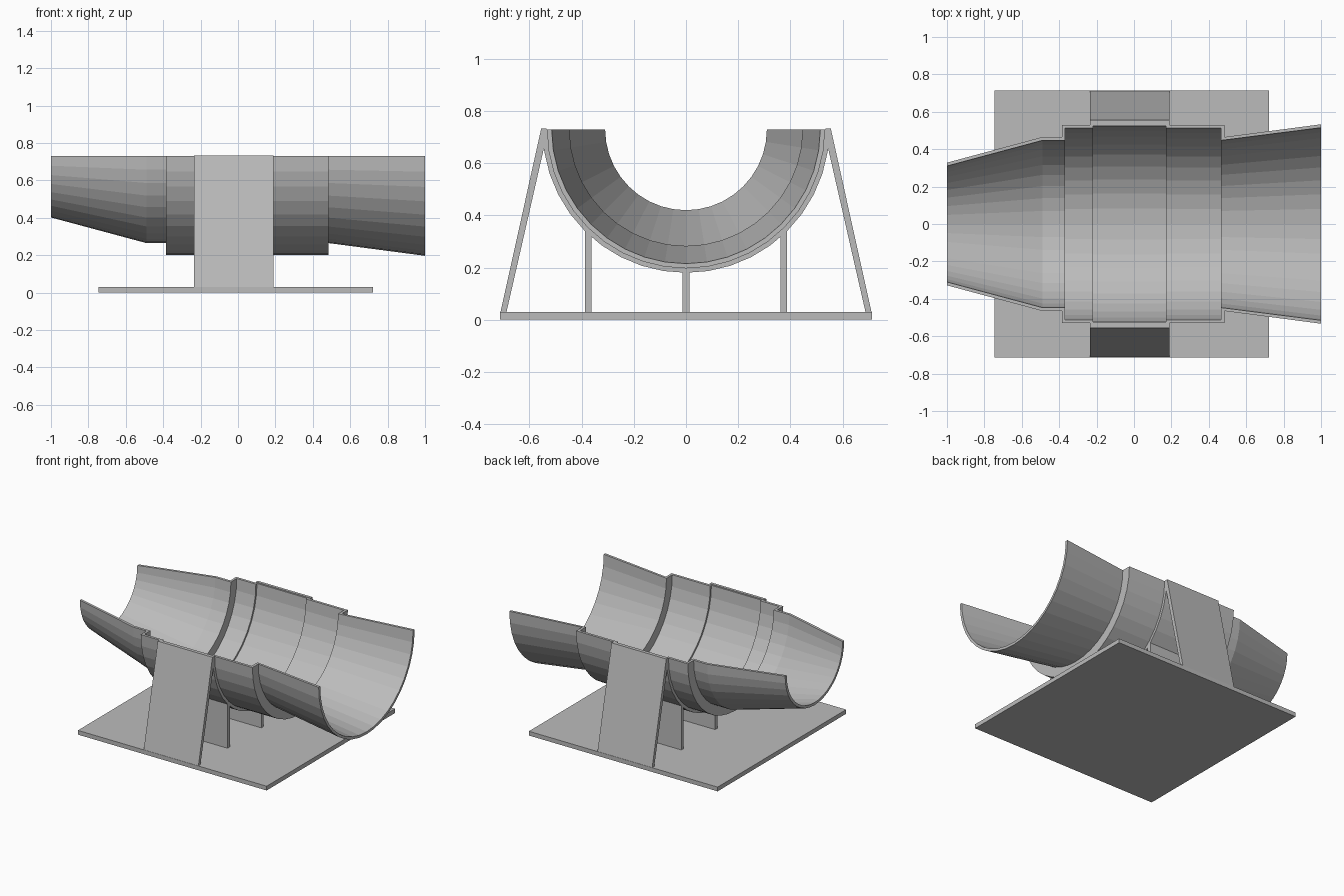
import bpy
import bmesh
import math

cube = bpy.data.objects.get("Cube")
if cube:
    bpy.data.objects.remove(cube, do_unlink=True)

AXIS_Z = 0.73
BASE_TOP = 0.03
X0, X1 = -0.235, 0.19      # width of the cradle and its legs
SEGMENTS = 20

grey = bpy.data.materials.new("plain grey")
grey.use_nodes = True
grey.diffuse_color = (0.5, 0.5, 0.5, 1)
grey.node_tree.nodes["Principled BSDF"].inputs["Base Color"].default_value = (0.5, 0.5, 0.5, 1)


def finish(name, bm):
    bmesh.ops.recalc_face_normals(bm, faces=bm.faces)
    mesh = bpy.data.meshes.new(name)
    bm.to_mesh(mesh)
    bm.free()
    mesh.materials.append(grey)
    obj = bpy.data.objects.new(name, mesh)
    bpy.context.collection.objects.link(obj)
    return obj


def prism(name, outline, x0, x1):
    """Extrude a (y, z) outline along x."""
    bm = bmesh.new()
    face = bm.faces.new([bm.verts.new((x0, y, z)) for y, z in outline])
    new = bmesh.ops.extrude_face_region(bm, geom=[face])["geom"]
    verts = [v for v in new if isinstance(v, bmesh.types.BMVert)]
    bmesh.ops.translate(bm, verts=verts, vec=(x1 - x0, 0, 0))
    return finish(name, bm)


def half_turn(name, section):
    """Sweep a closed (x, radius) section through the lower half circle."""
    bm = bmesh.new()
    rings = []
    for i in range(SEGMENTS + 1):
        a = math.pi * (1 + i / SEGMENTS)
        rings.append([bm.verts.new((x, r * math.cos(a), AXIS_Z + r * math.sin(a)))
                      for x, r in section])
    n = len(section)
    for a, b in zip(rings, rings[1:]):
        for j in range(n):
            k = (j + 1) % n
            bm.faces.new((a[j], a[k], b[k], b[j]))
    bm.faces.new(rings[0])
    bm.faces.new(rings[-1])
    return finish(name, bm)


# Open half-round shell with a stepped middle and tapered ends
outer = [(-1, 0.328), (-0.49, 0.465), (-0.385, 0.465), (-0.385, 0.53),
         (X0, 0.53), (X0, 0.55), (X1, 0.55), (X1, 0.53),
         (0.483, 0.53), (0.483, 0.465), (1, 0.533)]
inner = [(-1, 0.31), (-0.49, 0.447), (-0.368, 0.447), (-0.368, 0.512),
         (-0.22, 0.512), (-0.22, 0.525), (0.17, 0.525), (0.17, 0.512),
         (0.465, 0.512), (0.465, 0.447), (1, 0.515)]
half_turn("trough_shell", outer + inner[::-1])

# Base plate
prism("base_plate", [(-0.713, 0), (0.713, 0), (0.713, BASE_TOP), (-0.713, BASE_TOP)],
      -0.745, 0.722)

# Sloping side legs
for side, s in (("left", 1), ("right", -1)):
    outline = [(0.688, BASE_TOP), (0.711, BASE_TOP), (0.555, AXIS_Z + 0.003),
               (0.535, AXIS_Z + 0.003), (0.535, 0.7)]
    prism("front_leg" if s < 0 else "back_leg", [(s * y, z) for y, z in outline], X0, X1)

# Upright ribs under the shell
for name, y in (("front_rib", -0.375), ("middle_rib", 0), ("back_rib", 0.375)):
    lo, hi = y - 0.0125, y + 0.0125
    tops = [AXIS_Z - math.sqrt(0.54 ** 2 - v * v) for v in (lo, hi)]
    prism(name, [(lo, BASE_TOP), (hi, BASE_TOP), (hi, tops[1]), (lo, tops[0])], X0, X1)
